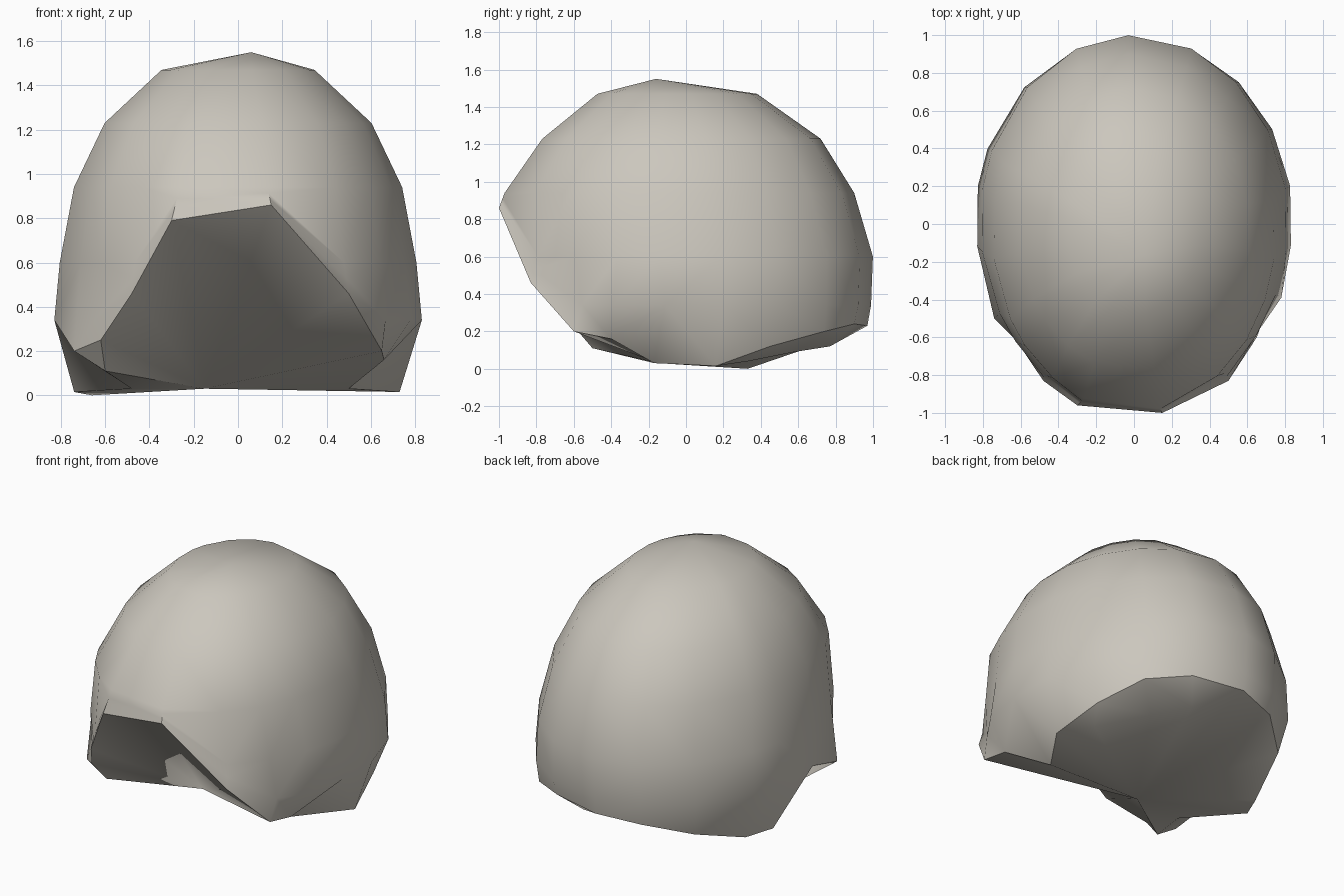
import bpy, bmesh, math
from mathutils import Vector

if "Cube" in bpy.data.objects:
    bpy.data.objects.remove(bpy.data.objects["Cube"])

# Dome rings: height, half width, front y, back y
RINGS = [(1.47, 0.35, -0.48, 0.38), (1.23, 0.61, -0.78, 0.72),
         (0.94, 0.75, -0.985, 0.90), (0.60, 0.815, -0.98, 1.0),
         (0.34, 0.84, -0.93, 0.99)]

# Lower rim, counter-clockwise from the front brim
RIM = [(-0.30, -0.96, 0.79), (0.15, -1.00, 0.86), (0.50, -0.83, 0.46),
       (0.65, -0.60, 0.20), (0.66, -0.40, 0.16), (0.50, -0.17, 0.03),
       (0.73, 0.16, 0.015), (0.66, 0.45, 0.12), (0.54, 0.74, 0.20),
       (0.30, 0.90, 0.24), (-0.03, 0.97, 0.23), (-0.30, 0.89, 0.20),
       (-0.54, 0.68, 0.12), (-0.66, 0.33, 0.00), (-0.74, 0.16, 0.015),
       (-0.48, -0.17, 0.03), (-0.60, -0.50, 0.11), (-0.62, -0.62, 0.25),
       (-0.48, -0.83, 0.46)]

# Flared cheek corners that replace the lowest dome point
FLARE = {4: (0.78, -0.39, 0.34), 16: (-0.74, -0.50, 0.20)}
# Underside edge set in from the rim at the back right
INSET = {7: (0.58, 0.33, 0.04), 8: (0.36, 0.58, 0.09), 9: (0.20, 0.77, 0.12)}


def ring_point(ring, theta):
    z, w, front, back = ring
    mid, r = (front + back) / 2, (back - front) / 2
    return Vector((w * math.cos(theta), mid + r * math.sin(theta), z))


bm = bmesh.new()
apex = bm.verts.new((0.06, -0.16, 1.55))
under = bm.verts.new((-0.15, -0.15, 0.03))
columns, floor = [], []
for k, p in enumerate(RIM):
    rim = Vector(p)
    aim = Vector(FLARE.get(k, p))
    theta = math.atan2(aim.y, aim.x / 0.83)
    if k in (5, 15):        # rim dips inward here, keep the wall outside
        theta = math.atan2(-0.12, aim.x * 1.6)
    pts = [ring_point(r, theta) for r in RINGS if r[0] > rim.z + 0.06]
    # columns that stop at the opening are filled evenly down to the rim
    gap = len(RINGS) - len(pts)
    last = pts[-1]
    pts += [last.lerp(rim, (i + 1) / (gap + 1)) for i in range(gap)]
    if k in FLARE:
        pts[-1] = aim
    columns.append([bm.verts.new(v) for v in pts + [rim]])
    floor.append(bm.verts.new(INSET[k]) if k in INSET else columns[-1][-1])

# Dome skin, and sloping underside with the front opening
n = len(RIM)
for k in range(n):
    j = (k + 1) % n
    a, b = columns[k], columns[j]
    bm.faces.new((apex, a[0], b[0]))
    for i in range(len(a) - 1):
        bm.faces.new((a[i], a[i + 1], b[i + 1], b[i]))
    lip = list(dict.fromkeys((a[-1], floor[k], floor[j], b[-1])))
    if len(lip) > 2:
        bm.faces.new(lip)
    bm.faces.new((floor[k], under, floor[j]))
bmesh.ops.recalc_face_normals(bm, faces=bm.faces)
bmesh.ops.triangulate(bm, faces=bm.faces)

mesh = bpy.data.meshes.new("helmet_shell")
bm.to_mesh(mesh)
bm.free()
shell = bpy.data.objects.new("helmet_shell", mesh)
bpy.context.collection.objects.link(shell)

mat = bpy.data.materials.new("warm_grey")
mat.diffuse_color = (0.60, 0.57, 0.51, 1)
mat.use_nodes = True
mat.node_tree.nodes["Principled BSDF"].inputs["Base Color"].default_value = mat.diffuse_color
mesh.materials.append(mat)

bpy.context.view_layer.objects.active = shell
shell.select_set(True)
bpy.ops.object.shade_smooth_by_angle(angle=math.radians(40))
